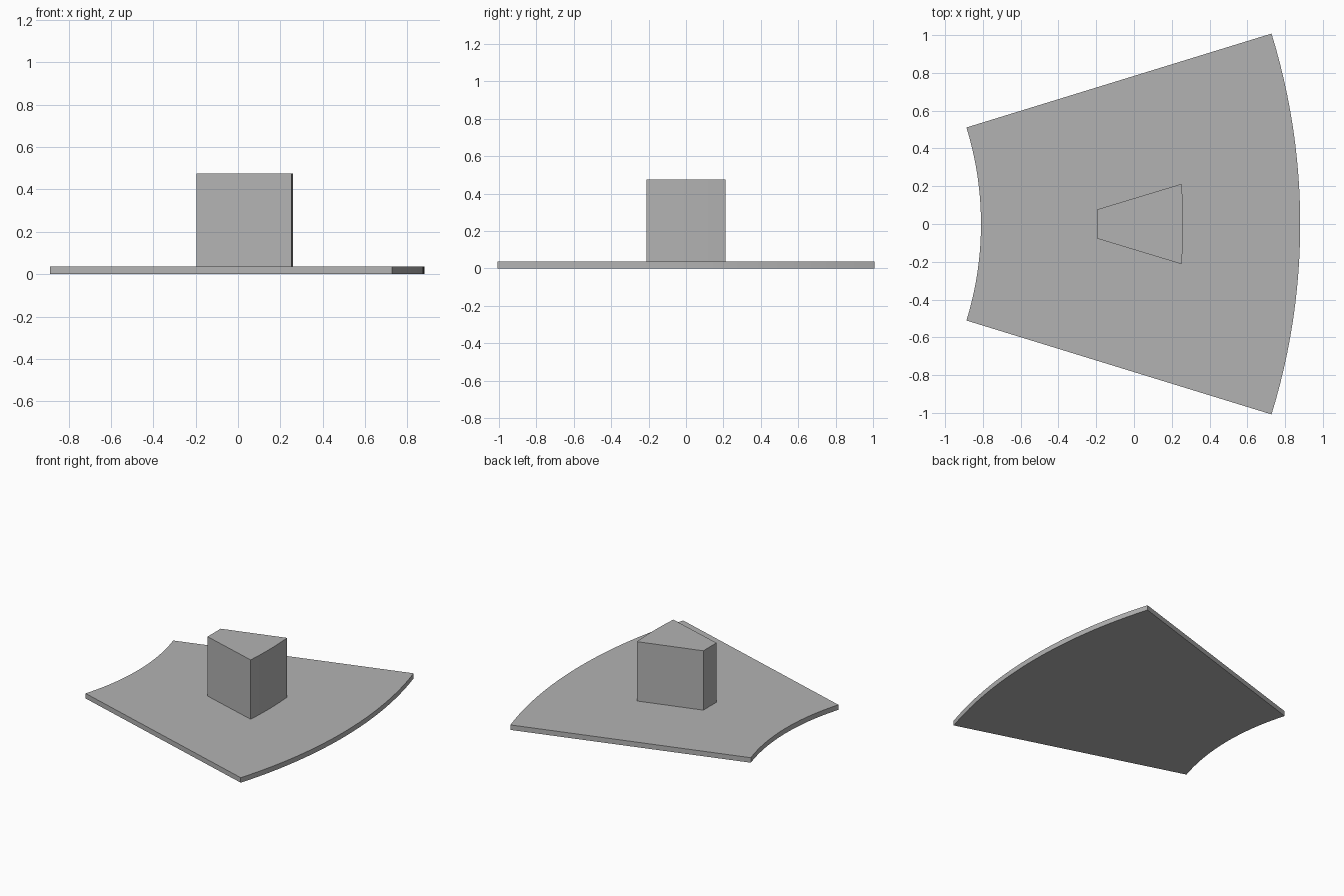
import bpy
import bmesh
from math import asin, sin, cos

cube = bpy.data.objects.get("Cube")
if cube:
    bpy.data.objects.remove(cube, do_unlink=True)

# Single grey finish shared by both parts
grey = bpy.data.materials.new("plain grey")
grey.use_nodes = True
colour = (0.45, 0.45, 0.45, 1)
grey.diffuse_color = colour
grey.node_tree.nodes["Principled BSDF"].inputs["Base Color"].default_value = colour

CENTRE_X = -2.54  # shared centre of every arc


def arc(radius, half_width, steps):
    """Points along an arc from -half_width to +half_width in y."""
    limit = asin(half_width / radius)
    angles = [limit * (2 * i / steps - 1) for i in range(steps + 1)]
    return [(CENTRE_X + radius * cos(a), radius * sin(a)) for a in angles]


def ring_sector(name, inner, outer, bottom, top, steps, corner=0):
    """Extruded ring segment; inner and outer are (radius, half_width)."""
    outline = arc(*outer, steps) + arc(*inner, steps)[::-1]
    bm = bmesh.new()
    base = bm.faces.new([bm.verts.new((x, y, bottom)) for x, y in outline])
    extruded = bmesh.ops.extrude_face_region(bm, geom=[base], use_keep_orig=True)
    for item in extruded["geom"]:
        if isinstance(item, bmesh.types.BMVert):
            item.co.z = top

    # Round the four upright corners
    if corner:
        uprights = [e for e in bm.edges
                    if abs(e.verts[0].co.z - e.verts[1].co.z) > 1e-4
                    and e.calc_face_angle(0) > 1]
        bmesh.ops.bevel(bm, geom=uprights, offset=corner, segments=6,
                        profile=0.5, affect='EDGES')
    bmesh.ops.recalc_face_normals(bm, faces=bm.faces)

    mesh = bpy.data.meshes.new(name)
    bm.to_mesh(mesh)
    bm.free()
    mesh.materials.append(grey)
    obj = bpy.data.objects.new(name, mesh)
    bpy.context.collection.objects.link(obj)
    bpy.ops.object.select_all(action='DESELECT')
    obj.select_set(True)
    bpy.context.view_layer.objects.active = obj
    bpy.ops.object.shade_smooth_by_angle()
    return obj


# Wide fan-shaped plate and the tapered block standing on it
ring_sector("base_plate", (1.73, 0.511), (3.42, 1.008), 0, 0.037, 24, corner=0.035)
ring_sector("centre_block", (2.345, 0.0765), (2.8, 0.2125), 0.037, 0.475, 8)
